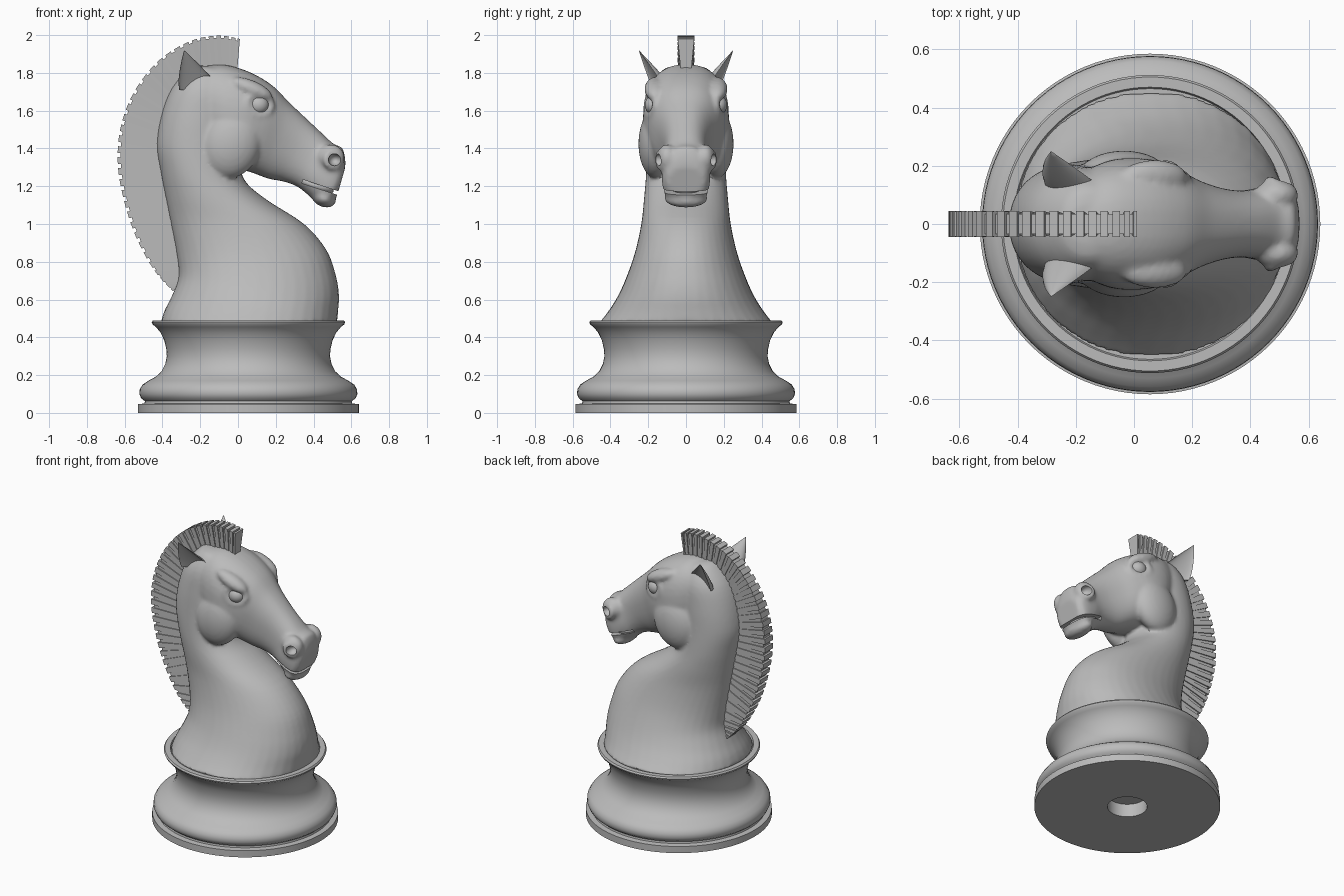
import bpy, bmesh, math
from math import sin, cos, pi, radians
from mathutils import Vector, Matrix

if "Cube" in bpy.data.objects:
    bpy.data.objects.remove(bpy.data.objects["Cube"])

grey = bpy.data.materials.new("plain_grey")
grey.use_nodes = True
grey.diffuse_color = (0.5, 0.5, 0.5, 1)
grey.node_tree.nodes["Principled BSDF"].inputs["Base Color"].default_value = (0.5, 0.5, 0.5, 1)


def spline(pts, t):
    """Smooth interpolation through tuples; t runs from 0 to len - 1."""
    last = len(pts) - 1
    i = min(int(t), last - 1)
    f = t - i
    a, b, c, d = (pts[max(0, min(last, i + k))] for k in (-1, 0, 1, 2))
    return [q + f / 2 * (r - p + f * (2 * p - 5 * q + 4 * r - s + f * (3 * (q - r) + s - p)))
            for p, q, r, s in zip(a, b, c, d)]


def skin(bm, rings, loop=False):
    """Bridge equal rings of points; cap the ends unless they form a loop."""
    rows = [[bm.verts.new(p) for p in ring] for ring in rings]
    n = len(rows[0])
    for k in range(len(rows) - (0 if loop else 1)):
        a, b = rows[k], rows[(k + 1) % len(rows)]
        for j in range(n):
            bm.faces.new((a[j], a[(j + 1) % n], b[(j + 1) % n], b[j]))
    if not loop:
        bm.faces.new(rows[0])
        bm.faces.new(rows[-1])


def loft(bm, rows, power, sub=4, n=40):
    """Rows: x, z of one profile side, x, z of the other, half width."""
    rings = []
    for k in range((len(rows) - 1) * sub + 1):
        x1, z1, x2, z2, w = spline(rows, k / sub)
        mid = Vector(((x1 + x2) / 2, 0, (z1 + z2) / 2))
        half = Vector(((x1 - x2) / 2, 0, (z1 - z2) / 2))
        ring = []
        for j in range(n):
            c, s = cos(2 * pi * j / n), sin(2 * pi * j / n)
            c, s = (math.copysign(abs(v) ** (2 / power), v) for v in (c, s))
            ring.append(mid + half * c + Vector((0, w * s, 0)))
        rings.append(ring)
    skin(bm, rings)


def ball(bm, pos, size, tilt=0):
    m = Matrix.Translation(pos) @ Matrix.Rotation(tilt, 4, 'Y') @ Matrix.Diagonal((*size, 1))
    bmesh.ops.create_uvsphere(bm, u_segments=32, v_segments=20, radius=1, matrix=m)


def hoop(bm, pos, normal, rx, rz, thick):
    """Oval ring with its axis along normal."""
    m = Matrix.Translation(pos) @ Vector(normal).to_track_quat('Z', 'Y').to_matrix().to_4x4()
    rings = []
    for i in range(32):
        a = 2 * pi * i / 32
        rings.append([m @ Vector(((rx + thick * cos(b)) * cos(a), (rz + thick * cos(b)) * sin(a),
                                  thick * sin(b))) for b in (k * pi / 5 for k in range(10))])
    skin(bm, rings, True)


def finish(bm, name, angle=35):
    bmesh.ops.recalc_face_normals(bm, faces=bm.faces)
    mesh = bpy.data.meshes.new(name)
    bm.to_mesh(mesh)
    bm.free()
    mesh.materials.append(grey)
    ob = bpy.data.objects.new(name, mesh)
    bpy.context.collection.objects.link(ob)
    smooth(ob, angle)
    return ob


def smooth(ob, angle):
    bpy.ops.object.select_all(action='DESELECT')
    ob.select_set(True)
    bpy.context.view_layer.objects.active = ob
    if angle:
        bpy.ops.object.shade_smooth_by_angle(angle=radians(angle))


# Turned base with a blind hole underneath
profile = [(.001, .09), (.125, .09), (.125, 0), (.585, 0), (.585, .046), (.55, .05), (.548, .062),
           (.568, .078), (.577, .1), (.575, .125), (.56, .15), (.53, .17), (.49, .192), (.46, .22),
           (.44, .26), (.432, .3), (.435, .34), (.446, .385), (.465, .425), (.49, .455), (.507, .468),
           (.512, .48), (.505, .49), (.47, .49), (.465, .475), (.001, .475)]
bm = bmesh.new()
skin(bm, [[(.055 + r * cos(2 * pi * i / 96), r * sin(2 * pi * i / 96), z) for i in range(96)]
          for r, z in profile])
finish(bm, "turned_base")

# Neck and chest
bm = bmesh.new()
loft(bm, [(-.41, .475, .525, .475, .46), (-.39, .54, .53, .54, .41), (-.35, .62, .535, .62, .36),
          (-.315, .72, .52, .72, .315), (-.325, .84, .47, .86, .27), (-.355, 1, .35, 1, .237),
          (-.385, 1.15, .15, 1.13, .222), (-.41, 1.28, .03, 1.24, .212), (-.43, 1.42, 0, 1.4, .205),
          (-.405, 1.58, 0, 1.55, .2), (-.35, 1.72, 0, 1.7, .185), (-.26, 1.82, -.04, 1.8, .13),
          (-.21, 1.84, -.08, 1.83, .07)], 2.1)
# Skull and muzzle
loft(bm, [(-.22, 1.83, -.17, 1.4, .17), (-.08, 1.845, -.08, 1.31, .22), (.06, 1.805, .01, 1.29, .225),
          (.18, 1.735, .08, 1.27, .195), (.27, 1.645, .16, 1.24, .15), (.36, 1.56, .24, 1.225, .122),
          (.44, 1.485, .31, 1.2, .115), (.505, 1.425, .37, 1.155, .125), (.55, 1.405, .43, 1.1, .128),
          (.567, 1.35, .475, 1.1, .12), (.568, 1.3, .525, 1.15, .095)], 2.4)
for s in (-1, 1):
    ball(bm, (-.035, s * .16, 1.425), (.155, .092, .185), .3)     # cheek
    ball(bm, (.07, s * .165, 1.715), (.12, .055, .045), .4)       # brow
    ball(bm, (.49, s * .1, 1.35), (.075, .052, .072))             # nostril wing
    hoop(bm, (.11, s * .183, 1.63), (.35, s, .08), .068, .06, .02)  # eyelid
    hoop(bm, (.505, s * .132, 1.34), (.5, s, 0), .045, .042, .015)  # nostril rim
ball(bm, (.455, 0, 1.135), (.065, .115, .045), .35)               # lower lip
body = finish(bm, "horse_head_and_neck")
mod = body.modifiers.new("blend", 'REMESH')
mod.mode = 'VOXEL'
mod.voxel_size = .012
mod = body.modifiers.new("soften", 'SMOOTH')
mod.factor = .5
mod.iterations = 5

# Cutters for the mouth slit and nostrils
bm = bmesh.new()
bmesh.ops.create_cube(bm, size=1, matrix=Matrix.Translation((.455, 0, 1.188))
                      @ Matrix.Rotation(.32, 4, 'Y') @ Matrix.Diagonal((.24, .5, .02, 1)))
for s in (-1, 1):
    ball(bm, (.512, s * .15, 1.34), (.034, .05, .032))
cutter = finish(bm, "mouth_and_nostril_cutter", 0)
cutter.hide_render = True
mod = body.modifiers.new("carve", 'BOOLEAN')
mod.operation = 'DIFFERENCE'
mod.solver = 'EXACT'
mod.object = cutter
smooth(body, 0)
for name in [m.name for m in body.modifiers]:
    bpy.ops.object.modifier_apply(modifier=name)
smooth(body, 40)
bpy.data.objects.remove(cutter)

# Inside of the mouth
bm = bmesh.new()
ball(bm, (.42, 0, 1.2), (.09, .09, .035), .32)
finish(bm, "mouth_lining")

# Eyes and scooped ears on both sides
for s, side in ((1, "left"), (-1, "right")):
    bm = bmesh.new()
    ball(bm, (.108, s * .172, 1.63), (.054, .046, .05))
    finish(bm, side + "_eye")

    bm = bmesh.new()
    foot, tip = Vector((-.2, .14, 1.71)), Vector((-.285, .25, 1.92))
    rings = []
    for t in (0, .15, .3, .45, .6, .75, .9, .99):
        ring = []
        for i in range(24):
            c, d = cos(pi * i / 12), sin(pi * i / 12)
            p = Vector((.115 * c, d * (-.025 if d > 0 else .07), 0)) * (1 - t ** 1.3)
            p = foot.lerp(tip, t) + Matrix.Rotation(-.3, 3, 'Z') @ p
            ring.append((p.x, s * p.y, p.z))
        rings.append(ring)
    skin(bm, rings)
    finish(bm, side + "_ear", 50)

# Clipped mane: alternating tall and low blocks fanned along the crest
# Rows: inner x, z, outer x, z
crest = [(-.32, .66, -.345, .645), (-.3, .75, -.44, .75), (-.345, 1, -.535, .92), (-.375, 1.13, -.6, 1.11),
         (-.405, 1.3, -.636, 1.31), (-.415, 1.45, -.622, 1.51), (-.385, 1.6, -.55, 1.7),
         (-.325, 1.72, -.42, 1.865), (-.22, 1.8, -.26, 1.965), (-.1, 1.81, -.11, 1.998), (-.005, 1.8, .01, 1.98)]
bm = bmesh.new()
count = 69
for i in range(count):
    shift = .12 if i % 2 else -.12
    span = [spline(crest, max(0, min(1, (i + e) / count)) * (len(crest) - 1))
            for e in (shift, 1 - shift)]
    low = i % 2
    width, depth = (.035, .93) if low else (.044, 1)
    inner, outer = [], []
    for (xi, zi, xo, zo), signs in zip(span, ((-1, 1), (1, -1))):
        for s in signs:
            inner.append((xi, s * width * .6, zi))
            outer.append((xi + (xo - xi) * depth, s * width, zi + (zo - zi) * depth))
    skin(bm, [inner, outer])
finish(bm, "mane", 0)
